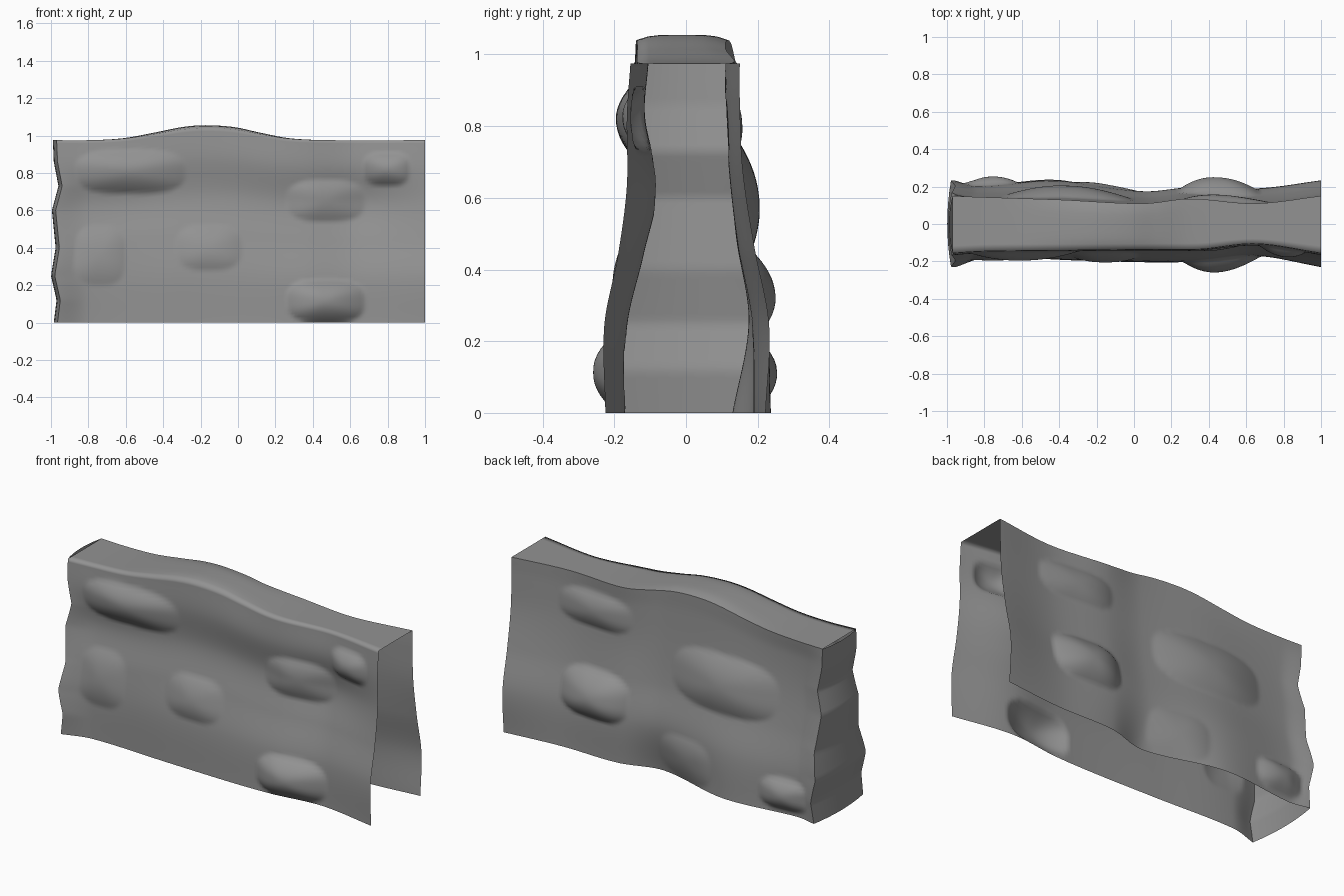
import bpy, bmesh, math

if "Cube" in bpy.data.objects:
    bpy.data.objects.remove(bpy.data.objects["Cube"])

def curve(xs, ys, x):
    """Smooth curve through points (cubic Hermite)."""
    n = len(xs)
    x = min(max(x, xs[0]), xs[-1])
    i = max(k for k in range(n - 1) if xs[k] <= x)
    def slope(k):
        a, b = max(k - 1, 0), min(k + 1, n - 1)
        return (ys[b] - ys[a]) / (xs[b] - xs[a])
    h = xs[i + 1] - xs[i]
    t = (x - xs[i]) / h
    return ((2*t**3 - 3*t*t + 1) * ys[i] + (t**3 - 2*t*t + t) * h * slope(i)
            + (3*t*t - 2*t**3) * ys[i + 1] + (t**3 - t*t) * h * slope(i + 1))

def linear(xs, ys, x):
    x = min(max(x, xs[0]), xs[-1])
    i = max(k for k in range(len(xs) - 1) if xs[k] <= x)
    return ys[i] + (ys[i+1] - ys[i]) * (x - xs[i]) / (xs[i+1] - xs[i])

# Wall thickness: rows by height, columns by length
FX = [-.98, -.8, -.3, .1, .35, .65, 1]
FZ = [0, .25, .45, .65, .85, 1]
FRONT = [[.225, .180, .195, .205, .200, .170, .225],
         [.228, .180, .190, .195, .190, .165, .228],
         [.190, .160, .160, .155, .145, .120, .190],
         [.165, .130, .125, .120, .110, .080, .165],
         [.165, .155, .145, .145, .140, .115, .165],
         [.155, .145, .140, .135, .135, .105, .155]]
BX = [-.98, -.85, -.4, .05, .3, .65, 1]
BZ = [0, .25, .48, .7, .9, 1]
BACK = [[.222, .200, .235, .130, .190, .190, .222],
        [.232, .200, .225, .175, .195, .185, .232],
        [.190, .165, .175, .140, .160, .145, .190],
        [.158, .140, .145, .120, .135, .120, .158],
        [.150, .135, .130, .110, .130, .110, .150],
        [.150, .145, .130, .110, .135, .110, .150]]

# Raised stones: x0, x1, z0, z1, height
FRONT_STONES = [(-.88, -.28, .69, .92, .048), (.67, .92, .73, .91, .045),
                (.26, .68, .54, .76, .042), (.26, .68, 0, .23, .072),
                (-.33, .02, .28, .52, .03), (-.88, -.6, .2, .52, .025)]
BACK_STONES = [(.25, .72, .70, .9, .035), (.24, .67, .21, .48, .072),
               (-.69, -.01, .45, .77, .047), (-.31, .05, 0, .26, .02),
               (-.93, -.62, .02, .2, .048)]

TX = [-1, -.8, -.62, -.45, -.3, -.18, -.02, .12, .28, .5, 1]
TZ = [.975, .975, .985, 1.015, 1.045, 1.055, 1.045, 1.015, .985, .975, .975]
LZ = [0, .12, .25, .4, .6, .73, .86, .98]
LX = [-.965, -.95, -.98, -.955, -.975, -.94, -.965, -.97]

def stones(items, x, z):
    """Domed relief inside a rectangle with cut corners."""
    best = 0
    for x0, x1, z0, z1, h in items:
        u = abs((2*x - x0 - x1) / (x1 - x0))
        v = abs((2*z - z0 - z1) / (z1 - z0))
        if max(u, v, (u + v) / 1.55) < 1:
            best = max(best, h * (1 - (u**3 + v**3) ** (2 / 3)))
    return best

def side(table, xs, zs, items, x, z, top):
    col = [curve(xs, row, x) for row in table]
    return curve(zs, col, z / top) + stones(items, x, z)

NX, NZ, NT = 120, 60, 8

def section(s):
    """One slice: up the front, over the top, down the back."""
    x = -.98 + 1.98 * s
    full = curve(TX, TZ, x)
    crown = (full - .975) / .08 * .015
    top = full - crown
    fade = max(0, 1 - s / .1)
    def px(z):
        return x + (linear(LZ, LX, z) + .98) * fade
    pts = []
    for j in range(NZ + 1):
        z = top * j / NZ
        pts.append((px(z), -side(FRONT, FX, FZ, FRONT_STONES, x, z, top), z))
    ya = pts[-1][1]
    yb = side(BACK, BX, BZ, BACK_STONES, x, top, top)
    for k in range(1, NT):
        t = k / NT
        z = top + crown * (1 - abs(2*t - 1)**4)
        pts.append((px(top), ya + (yb - ya) * t, z))
    for j in range(NZ, -1, -1):
        z = top * j / NZ
        pts.append((px(z), side(BACK, BX, BZ, BACK_STONES, x, z, top), z))
    return pts

stone = bpy.data.materials.new("dark_stone")
stone.diffuse_color = (.29, .29, .29, 1)
stone.use_nodes = True
stone.node_tree.nodes["Principled BSDF"].inputs["Base Color"].default_value = stone.diffuse_color

def make(name, grid, sharp_col=None):
    bm = bmesh.new()
    v = [[bm.verts.new(p) for p in row] for row in grid]
    for i in range(len(v) - 1):
        for j in range(len(v[0]) - 1):
            f = bm.faces.new((v[i][j], v[i+1][j], v[i+1][j+1], v[i][j+1]))
            f.smooth = True
    if sharp_col is not None:
        for i in range(len(v) - 1):
            bm.edges.get((v[i][sharp_col], v[i+1][sharp_col])).smooth = False
    me = bpy.data.meshes.new(name)
    bm.to_mesh(me)
    bm.free()
    me.materials.append(stone)
    ob = bpy.data.objects.new(name, me)
    bpy.context.collection.objects.link(ob)
    return ob

# Wall shell, open at the bottom and the right end
rows = [section(i / NX) for i in range(NX + 1)]
make("wall_shell", rows, NZ + NT)

# Left end cap, slightly bulged
first = rows[0]
NY = 8
cap = []
for j in range(NZ + 1):
    a, b = first[j], first[-1 - j]
    cap.append([(a[0] - .02 * (1 - (2*k/NY - 1)**2), a[1] + (b[1] - a[1]) * k / NY, a[2])
                for k in range(NY + 1)])
make("end_cap", cap)
